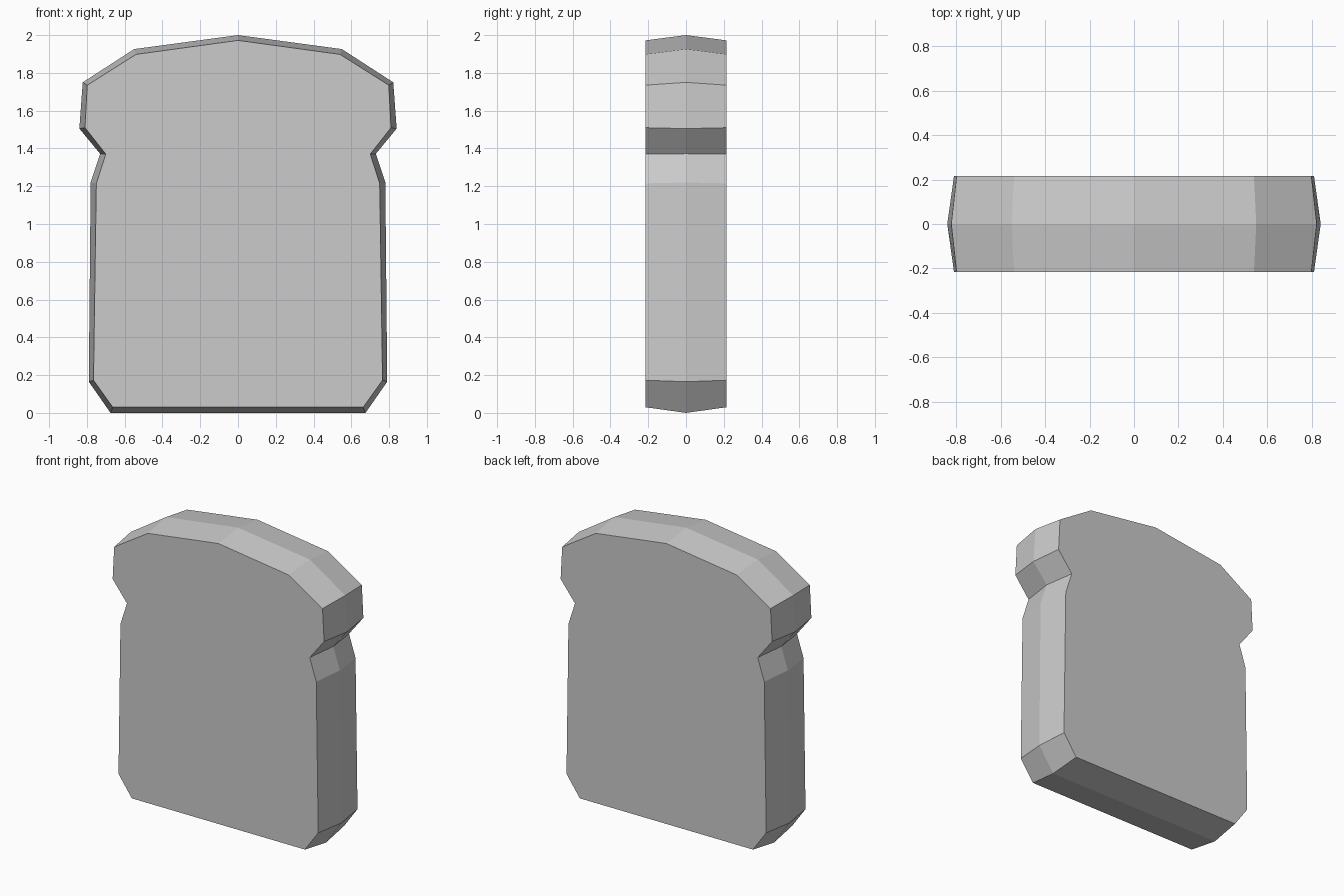
import bpy, bmesh

if "Cube" in bpy.data.objects:
    bpy.data.objects.remove(bpy.data.objects["Cube"])

HALF_DEPTH = 0.215

# Right half of the outline, bottom to top: x, z at the widest middle ring
middle = [(0.675, 0.0), (0.79, 0.165), (0.78, 1.22), (0.73, 1.372),
          (0.84, 1.505), (0.822, 1.75), (0.55, 1.926), (0.0, 2.0)]
# Same points on the slightly smaller flat faces
face = [(0.663, 0.03), (0.765, 0.173), (0.75, 1.215), (0.70, 1.37),
        (0.81, 1.51), (0.798, 1.735), (0.54, 1.898), (0.0, 1.972)]


def ring(bm, half, y):
    """Mirror a half outline across x and make a ring of verts at depth y."""
    outline = half + [(-x, z) for x, z in reversed(half[:-1])]
    return [bm.verts.new((x, y, z)) for x, z in outline]


# Bread slice: front face, crust ridge in the middle, back face
bm = bmesh.new()
rings = [ring(bm, face, -HALF_DEPTH), ring(bm, middle, 0), ring(bm, face, HALF_DEPTH)]
for a, b in zip(rings, rings[1:]):
    n = len(a)
    for i in range(n):
        j = (i + 1) % n
        bm.faces.new((a[i], b[i], b[j], a[j]))
bm.faces.new(rings[0])
bm.faces.new(rings[2][::-1])
bmesh.ops.recalc_face_normals(bm, faces=bm.faces)

mesh = bpy.data.meshes.new("bread_slice")
bm.to_mesh(mesh)
bm.free()
bpy.context.collection.objects.link(bpy.data.objects.new("bread_slice", mesh))
